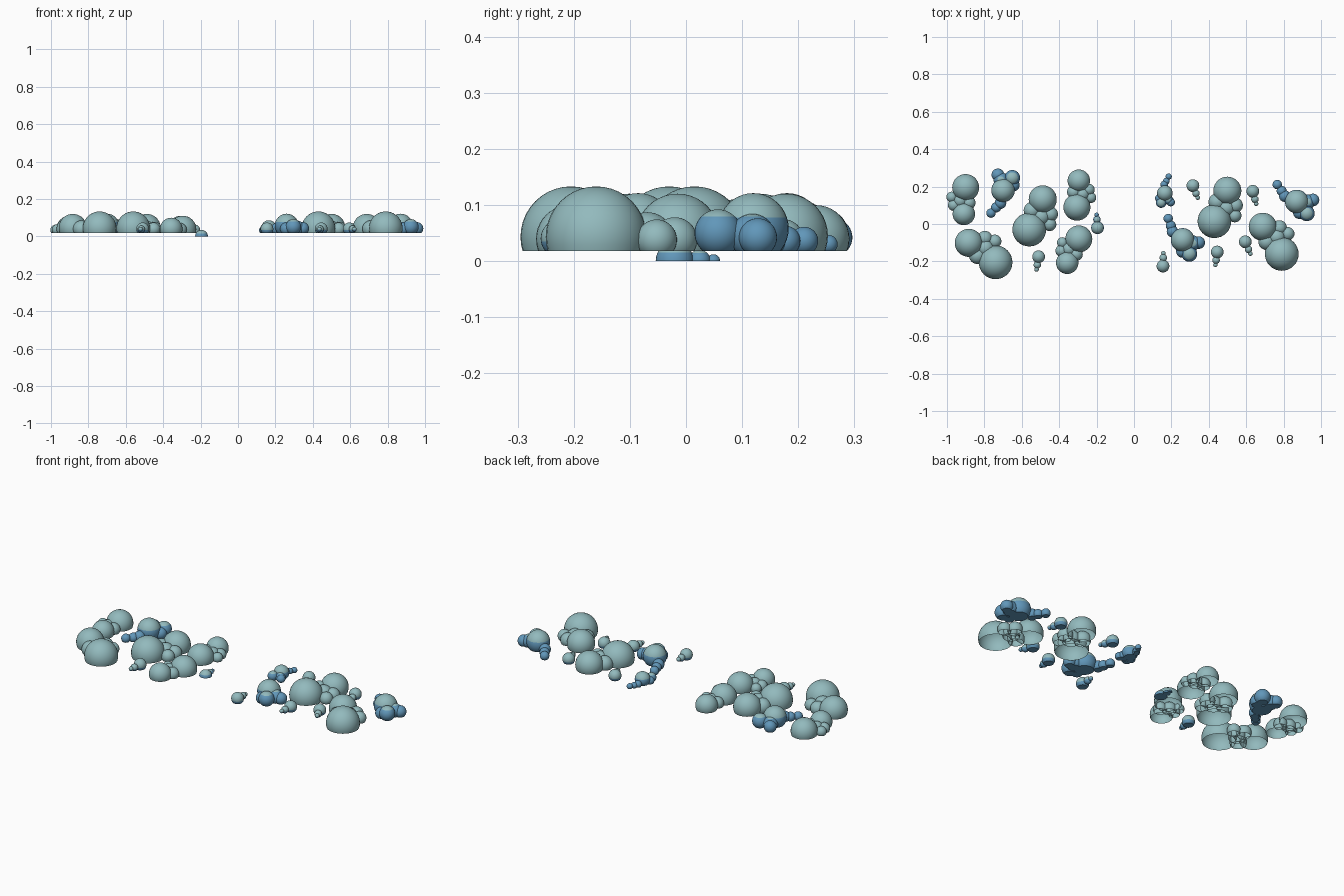
import bpy, bmesh, math
from mathutils import Matrix, Vector

if "Cube" in bpy.data.objects:
    bpy.data.objects.remove(bpy.data.objects["Cube"], do_unlink=True)


def make_material(name, colour):
    mat = bpy.data.materials.new(name)
    mat.use_nodes = True
    mat.diffuse_color = (*colour, 1)
    mat.node_tree.nodes["Principled BSDF"].inputs["Base Color"].default_value = (*colour, 1)
    return mat


TEAL = make_material("pale_teal", (0.29, 0.49, 0.51))
BLUE = make_material("soft_blue", (0.12, 0.31, 0.49))
FLOOR = 0.018

# Puff layouts: distance along the cluster, distance to its left, radius, centre height
CLOUD = [(0, 0, .09, .043), (.177, 0, .075, .045), (.07, -.088, .036, .038),
         (.122, -.07, .04, .038), (.09, -.03, .047, .04), (.1, .028, .045, .04)]
CLUMP = [(0, 0, .063, .058), (.138, 0, .025, .036), (.098, .01, .027, .036),
         (.067, .02, .031, .04), (-.082, .012, .042, .05), (-.06, -.063, .034, .042),
         (-.045, -.037, .04, .044), (-.05, .035, .034, .04)]
WISP = [(0, 0, .034, .04), (.044, 0, .02, .038), (.069, 0, .012, .038)]


def add_puff(bm, centre, radius, floor, closed):
    """One sphere sliced flat at the floor."""
    part = bmesh.new()
    bmesh.ops.create_uvsphere(part, u_segments=32, v_segments=20, radius=radius,
                              matrix=Matrix.Translation(centre))
    cut = bmesh.ops.bisect_plane(part, geom=part.verts[:] + part.edges[:] + part.faces[:],
                                 plane_co=(0, 0, floor), plane_no=(0, 0, 1), clear_inner=True)
    if closed:
        rim = [e for e in cut["geom_cut"] if isinstance(e, bmesh.types.BMEdge)]
        if rim:
            bmesh.ops.contextual_create(part, geom=rim)
            bmesh.ops.recalc_face_normals(part, faces=part.faces[:])
    mesh = bpy.data.meshes.new("puff")
    part.to_mesh(mesh)
    part.free()
    bm.from_mesh(mesh)
    bpy.data.meshes.remove(mesh)


def build_cluster(name, layout, x, y, angle, scale=1, floor=FLOOR, blue_below=None):
    turn = Matrix.Rotation(math.radians(angle), 3, "Z")
    bm = bmesh.new()
    for along, side, radius, height in layout:
        centre = turn @ Vector((along, side, 0)) * scale + Vector((x, y, 0))
        centre.z = floor + (height - FLOOR) * scale
        add_puff(bm, centre, radius * scale, floor, blue_below is not None)
    # Lower faces of the small clusters are blue
    bm.normal_update()
    for face in bm.faces:
        if blue_below is not None:
            low = face.calc_center_median().z < floor + blue_below
            face.material_index = int(low or face.normal.z < -0.1)
    mesh = bpy.data.meshes.new(name)
    bm.to_mesh(mesh)
    bm.free()
    mesh.materials.append(TEAL)
    mesh.materials.append(BLUE)
    obj = bpy.data.objects.new(name, mesh)
    bpy.context.collection.objects.link(obj)
    bpy.ops.object.select_all(action="DESELECT")
    obj.select_set(True)
    bpy.context.view_layer.objects.active = obj
    bpy.ops.object.shade_smooth_by_angle(angle=math.radians(40))


# Large open-bottomed clouds
for i, (x, y, angle, scale) in enumerate([
        (-.74, -.205, 144, 1), (-.56, -.03, 66, 1), (.43, .015, 67, 1), (.79, -.16, 125, 1),
        (-.9, .195, 266, .8), (-.305, .09, 86, .8), (-.295, -.08, 244, .8)]):
    build_cluster(f"cloud_{i + 1}", CLOUD, x, y, angle, scale)

# Blue clumps with teal crowns
for i, (x, y, angle, scale) in enumerate([
        (-.7, .18, 242, 1), (.26, -.085, 124, 1), (.87, .12, 139, 1), (.165, .165, 77, .66)]):
    build_cluster(f"clump_{i + 1}", CLUMP, x, y, angle, scale, blue_below=.062 * scale)

# Small tapering wisps
for i, (x, y, angle) in enumerate([
        (-.51, -.175, 261), (.315, .205, 292), (.635, .175, 285), (.155, -.225, 88),
        (.445, -.15, 262), (.595, -.095, 293)]):
    build_cluster(f"wisp_{i + 1}", WISP, x, y, angle, blue_below=.012)

# Lowest wisp, resting on the ground
LOW_WISP = [(a, s, r, FLOOR) for a, s, r, h in WISP]
build_cluster("low_wisp", LOW_WISP, -.195, -.02, 94, floor=0, blue_below=.015)
